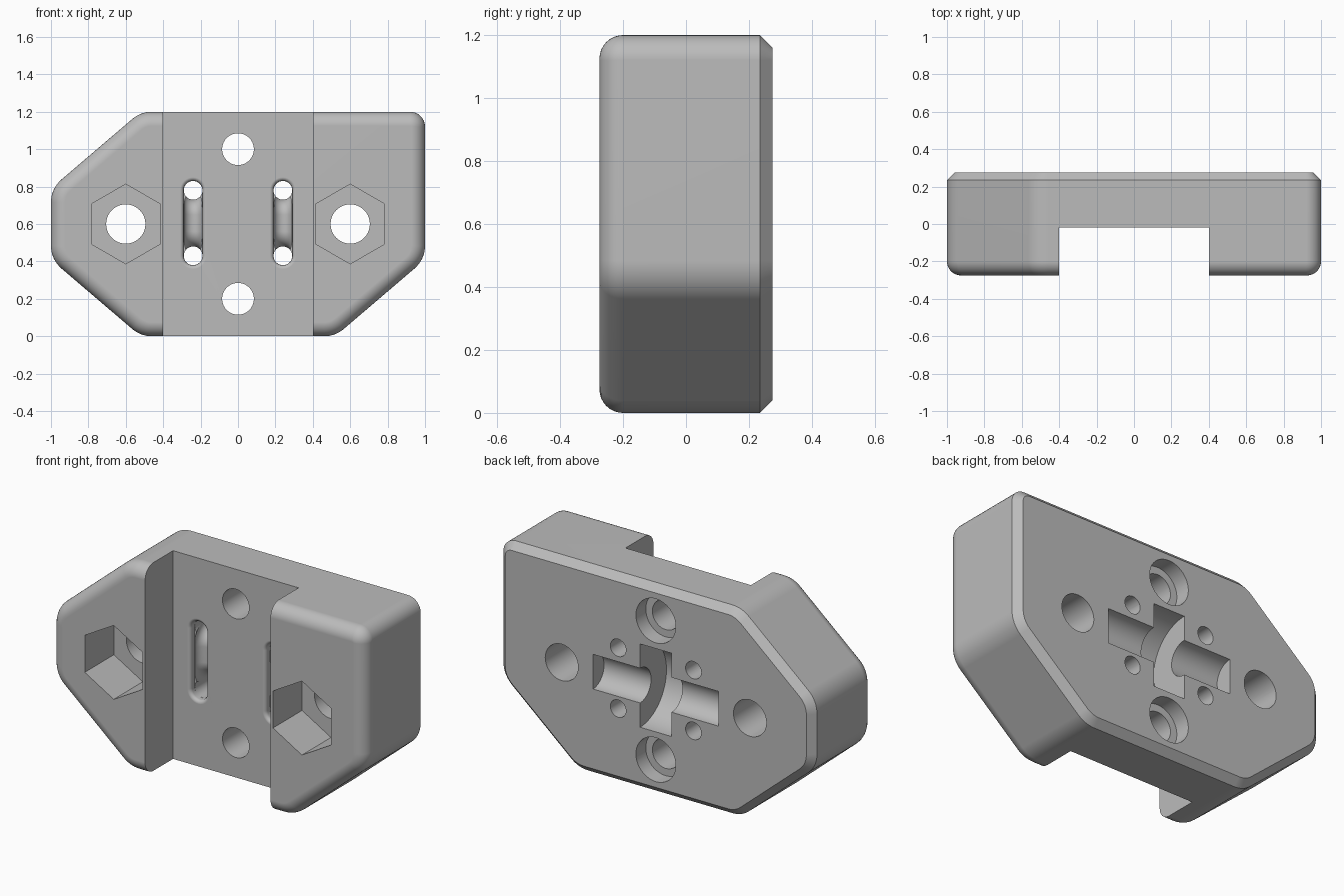
import bpy, bmesh, math
from mathutils import Matrix, Vector

if "Cube" in bpy.data.objects:
    bpy.data.objects.remove(bpy.data.objects["Cube"])

FRONT, BACK, RECESS, MID = -0.275, 0.275, -0.02, 0.605
COLOUR = (0.5, 0.5, 0.5, 1)
grey = bpy.data.materials.new("grey plastic")
grey.diffuse_color = COLOUR
grey.use_nodes = True
grey.node_tree.nodes["Principled BSDF"].inputs["Base Color"].default_value = COLOUR


def finish(name, bm):
    bmesh.ops.remove_doubles(bm, verts=bm.verts, dist=1e-4)
    bmesh.ops.recalc_face_normals(bm, faces=bm.faces)
    mesh = bpy.data.meshes.new(name)
    bm.to_mesh(mesh)
    bm.free()
    mesh.materials.append(grey)
    obj = bpy.data.objects.new(name, mesh)
    bpy.context.collection.objects.link(obj)
    return obj


def loft(name, rings):
    """Skin a list of equal-length rings and cap both ends."""
    bm = bmesh.new()
    rows = [[bm.verts.new(p) for p in ring] for ring in rings]
    for a, b in zip(rows, rows[1:]):
        for i in range(len(a)):
            j = (i + 1) % len(a)
            bm.faces.new((a[i], a[j], b[j], b[i]))
    bm.faces.new(rows[0])
    bm.faces.new(rows[-1])
    return finish(name, bm)


def outline(corners, y, inset=0.0, steps=8):
    """Rounded polygon in the XZ plane; corners are (x, z, radius), anticlockwise."""
    ring = []
    for i, (x, z, r) in enumerate(corners):
        v = Vector((x, z))
        to_prev = (Vector(corners[i - 1][:2]) - v).normalized()
        to_next = (Vector(corners[(i + 1) % len(corners)][:2]) - v).normalized()
        half = to_prev.angle(to_next) / 2
        c = v + (to_prev + to_next).normalized() * r / math.sin(half)
        start = math.atan2(to_prev.x, -to_prev.y)
        turn = math.pi - 2 * half
        for k in range(steps + 1):
            t = start + turn * k / steps
            ring.append((c.x + (r - inset) * math.cos(t), y, c.y + (r - inset) * math.sin(t)))
    return ring


def drill(name, x, z, r, y0, y1, sides=40, axis="Y"):
    """Prism along Y (or X), spanning y0..y1 on its own axis."""
    bm = bmesh.new()
    mid = (y0 + y1) / 2
    if axis == "Y":
        m = Matrix.Translation((x, mid, z)) @ Matrix.Rotation(math.pi / 2, 4, "X")
    else:
        m = Matrix.Translation((mid, x, z)) @ Matrix.Rotation(math.pi / 2, 4, "Y")
    bmesh.ops.create_cone(bm, cap_ends=True, segments=sides, radius1=r, radius2=r,
                          depth=y1 - y0, matrix=m)
    return finish(name, bm)


# Body: chamfered back edge, rounded front edge
BODY = [(-0.52, 1.2, 0.16), (-1, 0.79, 0.16), (-1, 0.41, 0.16), (-0.52, 0, 0.16),
        (0.52, 0, 0.16), (1, 0.41, 0.16), (1, 1.2, 0.08)]
R = 0.075
rings = [outline(BODY, BACK, 0.04), outline(BODY, BACK - 0.04)]
for k in range(9):
    a = math.pi / 2 * k / 8
    rings.append(outline(BODY, FRONT + R - R * math.sin(a), R - R * math.cos(a)))
body = loft("mounting_block", rings)

# Front channel
bm = bmesh.new()
bmesh.ops.create_cube(bm, size=1, matrix=Matrix.Translation((0, RECESS - 0.5, 0.6))
                      @ Matrix.Diagonal((0.8, 1, 2, 1)))
cutters = [finish("channel_cutter", bm)]

for s in (-1, 1):
    # Side bolt holes with hexagonal nut pockets
    cutters.append(drill("bolt_hole_cutter", s * 0.6, 0.6, 0.105, -0.5, 0.5))
    cutters.append(drill("nut_pocket_cutter", s * 0.6, 0.6, 0.213, -0.5, -0.01, 6))

    # Upper and lower holes, counterbored at the back
    z = 0.6 + s * 0.4
    cutters.append(drill("screw_hole_cutter", 0, z, 0.085, -0.5, 0.5))
    cutters.append(drill("counterbore_cutter", 0, z, 0.127, BACK - 0.09, 0.5))

    # Tie slots: flared front groove, curved tunnel and straight holes
    x, h, r = s * 0.24, 0.175, 0.0505
    slot = [(x - r, MID - h - r, r), (x + r, MID - h - r, r),
            (x + r, MID + h + r, r), (x - r, MID + h + r, r)]
    rings = [outline(slot, 0.02)]
    for k in range(6):
        a = math.pi / 2 * k / 5
        rings.append(outline(slot, RECESS + 0.02 * (1 - math.sin(a)), -0.02 * (1 - math.cos(a))))
    rings.append(outline(slot, -0.1, -0.02))
    cutters.append(loft("tie_slot_cutter", rings))

    bend, path = 0.13, []
    for e in (1, -1):
        arc = [(e * (h - bend + bend * math.sin(t)), 0.02 + bend * (1 - math.cos(t)), t * e)
               for t in (math.pi / 2 * k / 10 for k in range(11))]
        path += arc[::-1] if e == 1 else arc
    tube = []
    for dz, y, t in path:
        n = Vector((0, -math.cos(t), math.sin(t)))
        c = Vector((x, y, MID + dz))
        tube.append([c + 0.0495 * (Vector((math.cos(q), 0, 0)) + n * math.sin(q))
                     for q in (math.tau * k / 32 for k in range(32))])
    cutters.append(loft("tie_tunnel_cutter", tube))
    for e in (1, -1):
        cutters.append(drill("tie_hole_cutter", x, MID + e * h, 0.05, 0.0, 0.5, 32))

# Shaft and wheel pockets in the back
cutters.append(drill("shaft_pocket_cutter", BACK, 0.6, 0.1, -0.4, 0.4, 48, "X"))
cutters.append(drill("wheel_pocket_cutter", BACK, 0.6, 0.24, -0.1, 0.1, 72, "X"))

bpy.context.view_layer.objects.active = body
for cutter in cutters:
    cutter.hide_render = True
    mod = body.modifiers.new("cut", "BOOLEAN")
    mod.operation, mod.solver, mod.object = "DIFFERENCE", "EXACT", cutter
    bpy.ops.object.modifier_apply(modifier=mod.name)
    bpy.data.objects.remove(cutter)

# Smooth rounded surfaces, crisp edges elsewhere
for o in bpy.context.selected_objects:
    o.select_set(False)
body.select_set(True)
bpy.ops.object.shade_smooth_by_angle(angle=math.radians(30))
body.modifiers.new("weighted_normals", "WEIGHTED_NORMAL").keep_sharp = True
